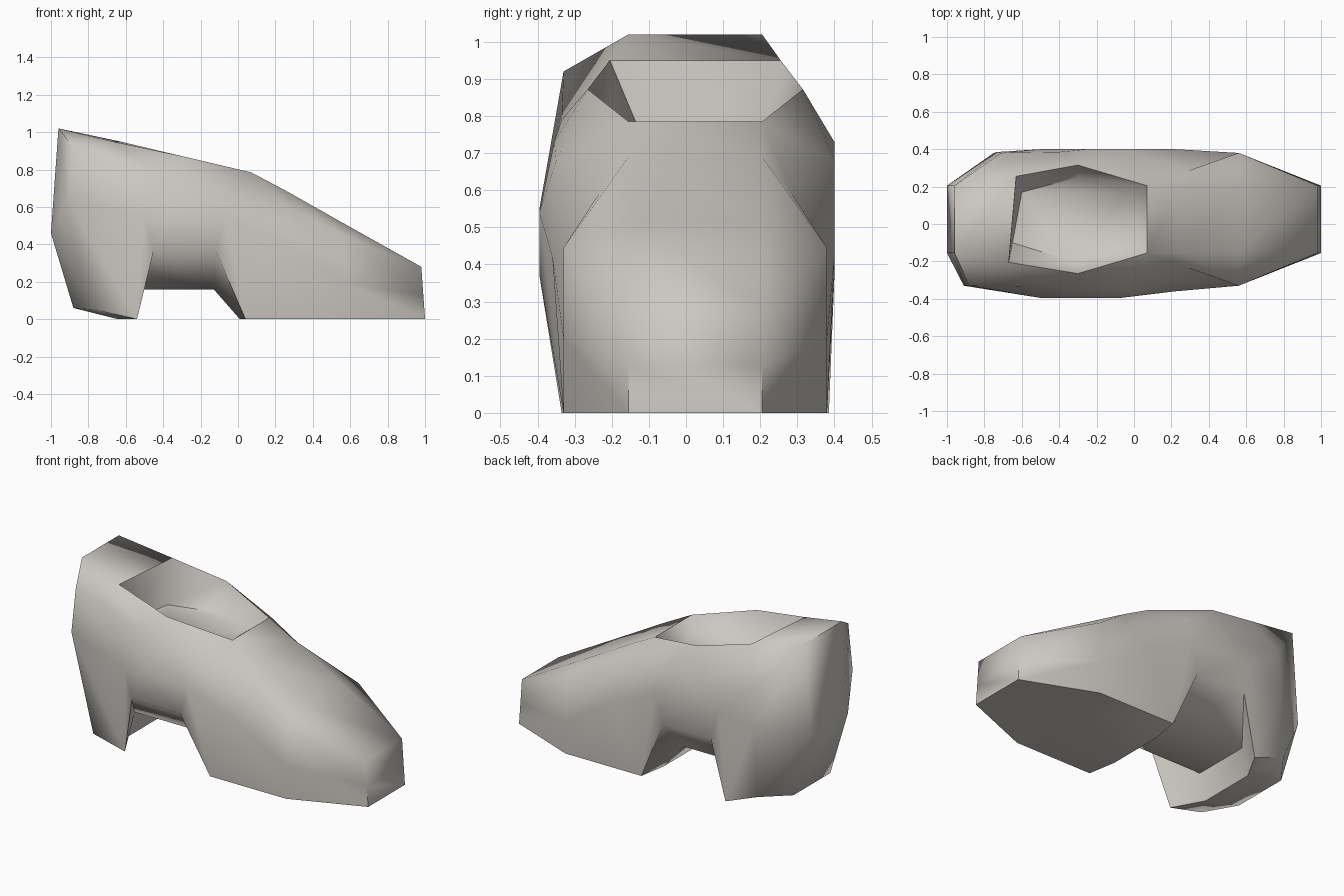
import bpy, bmesh, math

if "Cube" in bpy.data.objects:
    bpy.data.objects.remove(bpy.data.objects["Cube"])

# Cross-sections along x: five (x, half width, z) points each,
# from top edge over upper side, mid side, lower side to underside
END = 0.18
heel_end = [(x, END, z) for x, z in
            ((-.96, 1.02), (-.96, 1.02), (-1, .46), (-.88, .06), (-.88, .06))]
toe_end = [(1 - .02 * t, END, .28 * t) for t in (1, 1, .45, 0, 0)]
stations = [
    heel_end,
    [(-.63, .23, .95), (-.88, .355, .92), (-.91, .355, .64), (-.76, .355, .05), (-.76, .18, .03)],
    [(-.30, .29, .872), (-.45, .36, .79), (-.50, .42, .55), (-.54, .36, 0), (-.64, .18, 0)],
    [(-.30, .29, .872), (-.25, .38, .73), (-.40, .42, .54), (-.45, .42, .37), (-.60, .18, .16)],
    [(.07, .18, .785), (-.05, .375, .68), (-.07, .42, .54), (-.12, .42, .37), (-.13, .18, .16)],
    [(.25, .18, .69), (.29, .26, .59), (.22, .385, .42), (.04, .355, 0), (.01, .18, 0)],
    [(.56, .18, .515), (.56, .355, .445), (.56, .355, .20), (.56, .355, 0), (.55, .18, 0)],
    toe_end,
]
# The far heel corner sits lower and further forward than the near one
far_fix = {(1, 1): (-.71, .38, .73), (1, 2): (-.73, .385, .50),
           (1, 3): (-.75, .38, .08), (2, 1): (-.40, .385, .70)}

bm = bmesh.new()


def row(i, side):
    out = []
    for j, (x, h, z) in enumerate(stations[i]):
        y = max(-.4, min(.4, .025 + side * h))
        if side > 0 and (i, j) in far_fix:
            x, y, z = far_fix[i, j]
        out.append(bm.verts.new((x, y, z)))
    return out


near = [row(i, -1) for i in range(len(stations))]
far = [row(i, 1) for i in range(len(stations))]
last = len(stations) - 1

# Side walls, sole and top
for i in range(last):
    for side in (near, far):
        for j in range(4):
            bm.faces.new((side[i][j], side[i + 1][j], side[i + 1][j + 1], side[i][j + 1]))
    bm.faces.new((near[i][4], near[i + 1][4], far[i + 1][4], far[i][4]))
    if i not in (1, 2, 3):      # left open for the foot opening
        bm.faces.new((near[i][0], near[i + 1][0], far[i + 1][0], far[i][0]))

# Heel and toe end panels
for i in (0, last):
    for j in range(4):
        bm.faces.new((near[i][j], near[i][j + 1], far[i][j + 1], far[i][j]))

# Foot opening: tapered walls down to a flat floor
rim = [near[1][0], near[2][0], near[4][0], far[4][0], far[2][0], far[1][0]]
near[1][0].co.x = -.67
floor = [bm.verts.new((x, y, .70)) for x, y in
         ((-.65, -.10), (-.33, -.20), (.02, -.10), (-.04, .17), (-.30, .25), (-.60, .17))]
for k in range(6):
    n = (k + 1) % 6
    bm.faces.new((rim[k], rim[n], floor[n], floor[k]))
bm.faces.new(floor)

bmesh.ops.remove_doubles(bm, verts=bm.verts, dist=.001)
bmesh.ops.dissolve_degenerate(bm, edges=bm.edges, dist=.001)
bmesh.ops.recalc_face_normals(bm, faces=bm.faces)
mesh = bpy.data.meshes.new("shoe_body")
bm.to_mesh(mesh)
bm.free()

shoe = bpy.data.objects.new("shoe_body", mesh)
bpy.context.collection.objects.link(shoe)
mat = bpy.data.materials.new("warm light grey")
mat.diffuse_color = (.60, .575, .535, 1)
mat.use_nodes = True
mat.node_tree.nodes["Principled BSDF"].inputs["Base Color"].default_value = mat.diffuse_color
mesh.materials.append(mat)

bpy.context.view_layer.objects.active = shoe
shoe.select_set(True)
bpy.ops.object.shade_smooth_by_angle(angle=math.radians(68))
